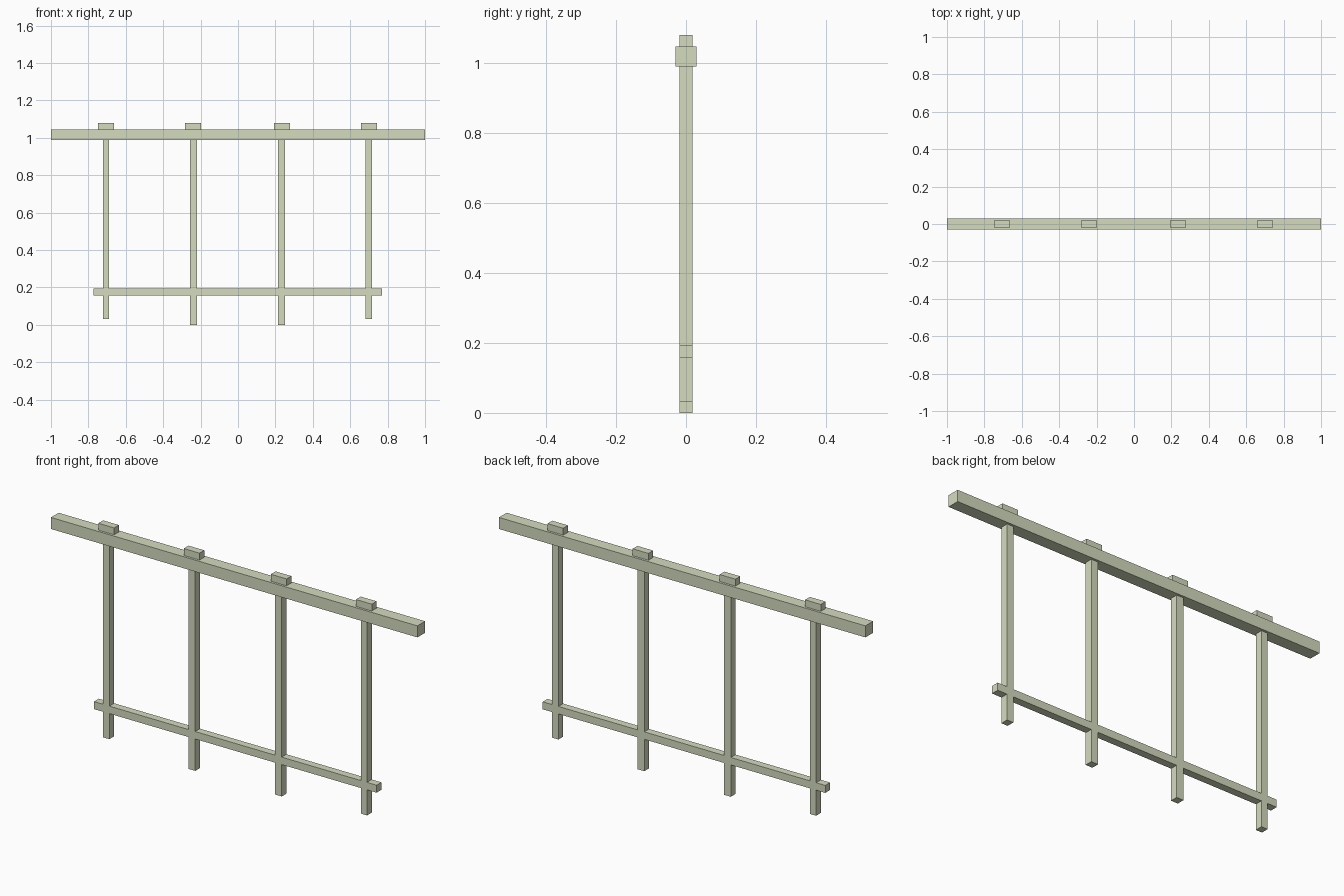
import bpy, bmesh

if "Cube" in bpy.data.objects:
    bpy.data.objects.remove(bpy.data.objects["Cube"])

mat = bpy.data.materials.new("pale_sage")
mat.diffuse_color = (0.66, 0.71, 0.52, 1)
mat.use_nodes = True
mat.node_tree.nodes["Principled BSDF"].inputs["Base Color"].default_value = mat.diffuse_color

RAIL_BOTTOM, RAIL_TOP, CAP_TOP = 0.989, 1.046, 1.08
BAR_BOTTOM, BAR_TOP = 0.157, 0.194
HALF_DEPTH = 0.0186
# centre x, half width and foot height of each post
POSTS = [(-0.706, 0.017, 0.031), (-0.239, 0.0187, 0.0),
         (0.233, 0.0187, 0.0), (0.70, 0.017, 0.031)]


def prism(name, outline, half_depth):
    """Extrude an outline in the xz plane symmetrically along y."""
    bm = bmesh.new()
    face = bm.faces.new([bm.verts.new((x, -half_depth, z)) for x, z in outline])
    new = bmesh.ops.extrude_face_region(bm, geom=[face])["geom"]
    verts = [v for v in new if isinstance(v, bmesh.types.BMVert)]
    bmesh.ops.translate(bm, verts=verts, vec=(0, 2 * half_depth, 0))
    bmesh.ops.recalc_face_normals(bm, faces=bm.faces)
    mesh = bpy.data.meshes.new(name)
    bm.to_mesh(mesh)
    bm.free()
    mesh.materials.append(mat)
    obj = bpy.data.objects.new(name, mesh)
    bpy.context.collection.objects.link(obj)


def box(name, x0, x1, z0, z1, half_depth):
    prism(name, [(x0, z0), (x1, z0), (x1, z1), (x0, z1)], half_depth)


# Posts and lower crossbar: one flush, comb-shaped frame
outline = [(-0.773, BAR_BOTTOM)]
for x, w, foot in POSTS:
    outline += [(x - w, BAR_BOTTOM), (x - w, foot), (x + w, foot), (x + w, BAR_BOTTOM)]
outline += [(0.769, BAR_BOTTOM), (0.769, BAR_TOP)]
for x, w, foot in reversed(POSTS):
    outline += [(x + w, BAR_TOP), (x + w, RAIL_BOTTOM), (x - w, RAIL_BOTTOM), (x - w, BAR_TOP)]
outline.append((-0.773, BAR_TOP))
prism("posts_and_crossbar", outline, HALF_DEPTH)

# Thick top rail
box("top_rail", -1, 1, RAIL_BOTTOM, RAIL_TOP, 0.03)

# Small blocks on the rail above each post
for i, x in enumerate((-0.706, -0.24, 0.235, 0.70), 1):
    box(f"rail_block_{i}", x - 0.043, x + 0.043, RAIL_TOP, CAP_TOP, HALF_DEPTH)
